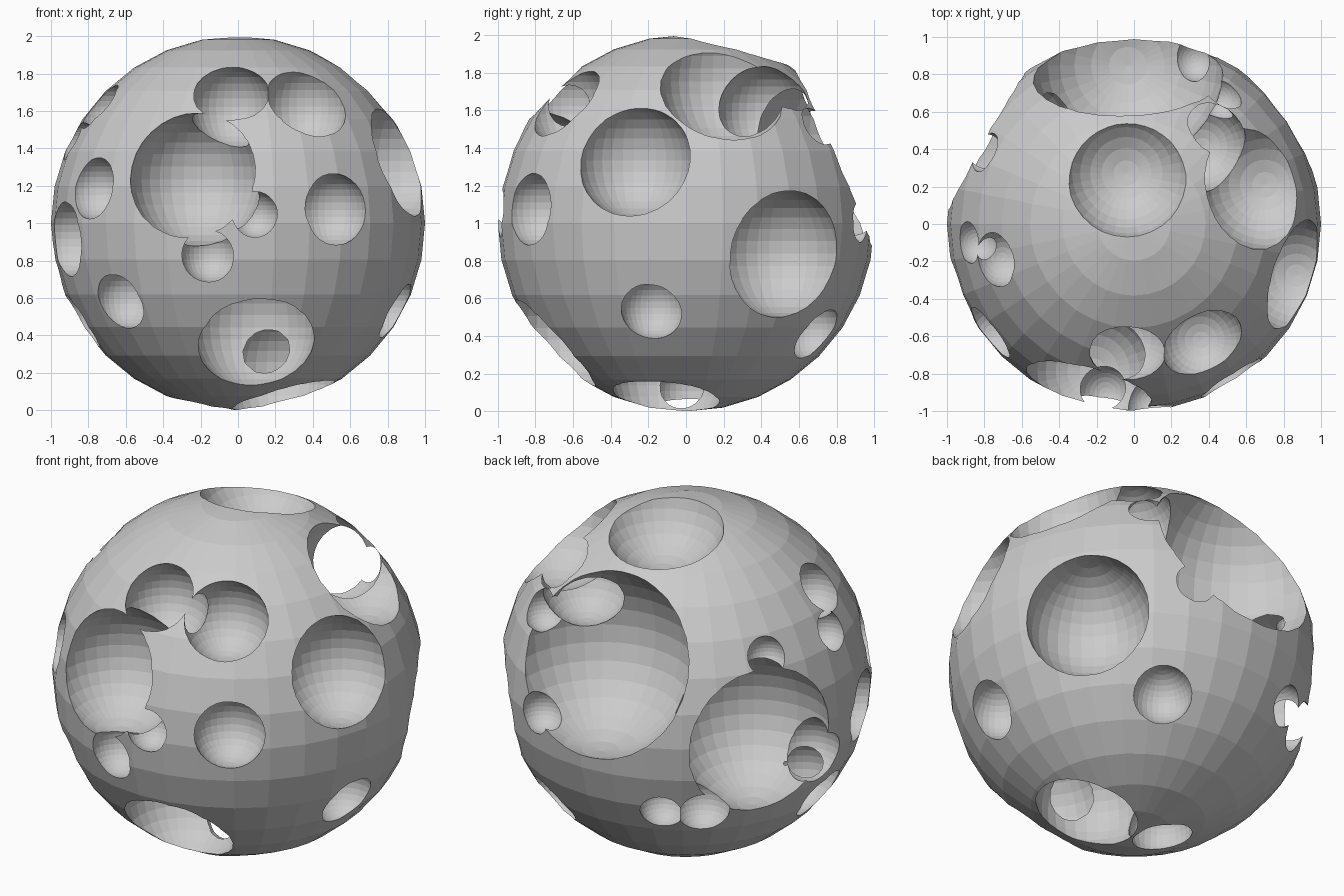
import bpy, math
from mathutils import Vector

CENTRE = Vector((0, 0, 1))


def ball(name, radius, location):
    bpy.ops.mesh.primitive_uv_sphere_add(segments=32, ring_count=16, radius=radius, location=location)
    obj = bpy.context.object
    obj.name = name
    return obj


# Main body: faceted ball
body = ball("cratered_ball", 1.0, CENTRE)

# Craters: direction from the ball centre, rim radius, distance of the hollow's centre
craters = [
    # front
    ((-.259, -.926, .274), .345, .85), ((-.036, -.706, .707), .20, .88),
    ((.376, -.651, .655), .226, .95), ((.533, -.842, .076), .190, .94),
    ((.09, -.99, .048), .120, .95), ((-.164, -.97, -.178), .138, .93),
    ((.103, -.734, -.671), .31, .83),
    # left
    ((-.784, -.591, .19), .166, .97), ((-.934, -.346, -.088), .20, .97),
    ((-.639, -.641, -.426), .156, .94), ((-.743, -.192, .627), .146, .94),
    ((-.89, -.10, .443), .11, .95), ((-.84, -.06, -.53), .16, .86),
    ((-.970, .10, -.222), .145, .89), ((-.81, .39, .453), .112, 1.0),
    # right
    ((.895, -.284, .343), .306, .97), ((.813, .554, -.175), .342, .92),
    ((.858, -.188, -.479), .162, .94), ((.667, .20, .718), .333, 1.05),
    # top and bottom
    ((-.037, .247, .968), .315, 1.1), ((.255, -.11, -.96), .284, .835),
    ((-.19, .015, -.98), .16, .91),
    # back
    ((-.035, .91, .40), .51, .925), ((-.885, .495, -.026), .418, .82),
    ((.45, .51, .73), .165, .81), ((.48, .705, .52), .112, .95),
    ((.345, .935, .01), .108, .94), ((.383, .702, -.60), .157, .94),
    ((-.40, .80, -.423), .115, .94), ((-.59, .675, -.427), .138, .94),
]

# Hollow each crater out with a sphere that meets the body at the rim
for direction, rim, distance in craters:
    radius = math.hypot(rim, math.sqrt(1 - rim * rim) - distance)
    spot = CENTRE + Vector(direction).normalized() * distance
    cutter = ball("crater_cutter", radius, spot)
    cutter.hide_render = True
    cut = body.modifiers.new("crater", 'BOOLEAN')
    cut.operation = 'DIFFERENCE'
    cut.solver = 'EXACT'
    cut.object = cutter
    bpy.context.view_layer.objects.active = body
    bpy.ops.object.modifier_apply(modifier=cut.name)
    bpy.data.objects.remove(cutter, do_unlink=True)

# Flat faces throughout
for p in body.data.polygons:
    p.use_smooth = False
